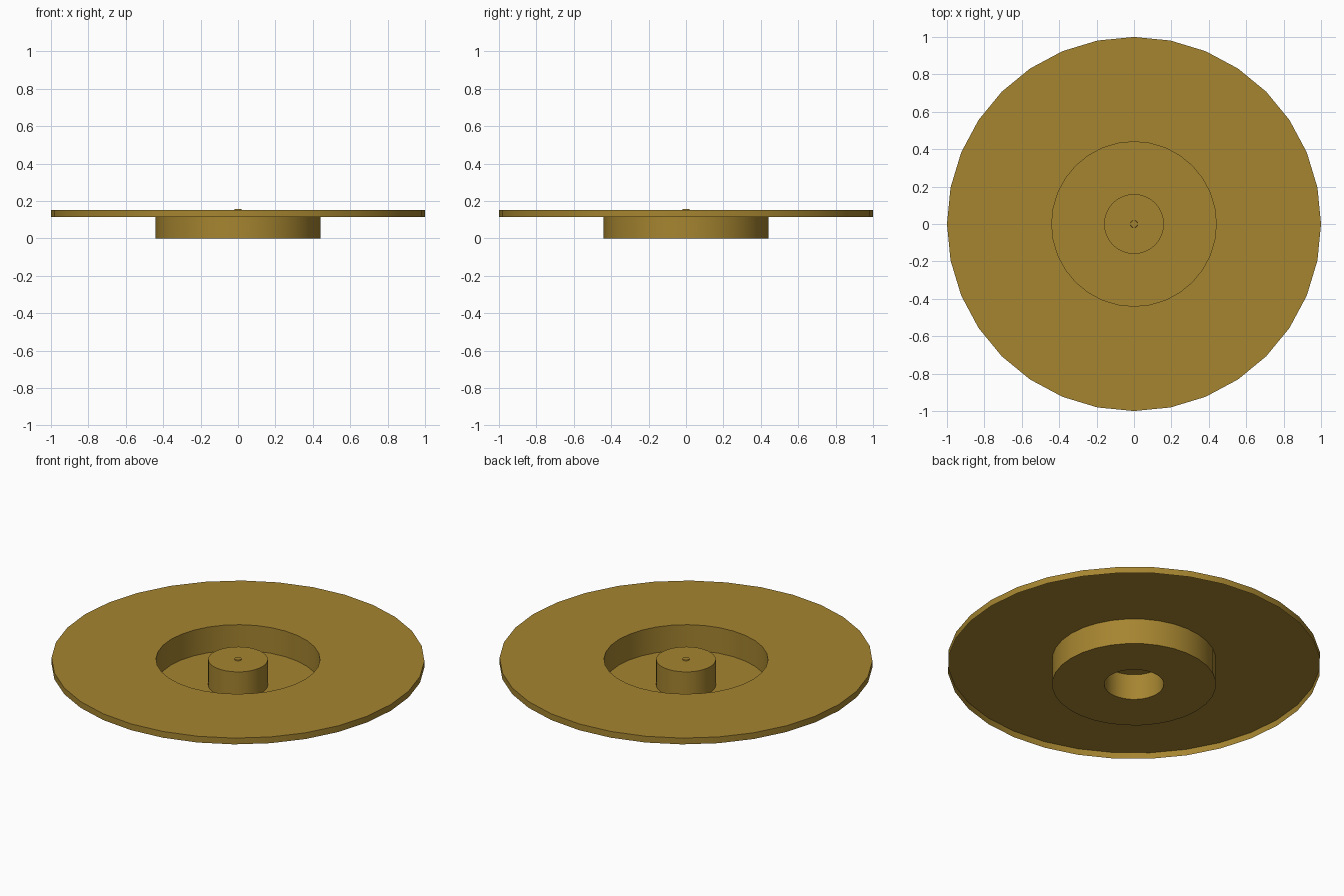
import bpy
import bmesh
import math

if "Cube" in bpy.data.objects:
    bpy.data.objects.remove(bpy.data.objects["Cube"])

SIDES = 32
Z_TOP = 0.152

brass = bpy.data.materials.new("brass")
brass.diffuse_color = (0.38, 0.235, 0.03, 1)
brass.use_nodes = True
brass.node_tree.nodes["Principled BSDF"].inputs["Base Color"].default_value = brass.diffuse_color


def lathe(name, profile):
    """Spin (radius, z) points about z; listing them outside-in gives upward normals."""
    bm = bmesh.new()
    rings = []
    for r, z in profile:
        if r == 0:
            rings.append([bm.verts.new((0, 0, z))] * SIDES)
        else:
            rings.append([bm.verts.new((r * math.cos(math.tau * i / SIDES),
                                        r * math.sin(math.tau * i / SIDES), z))
                          for i in range(SIDES)])
    for a, b in zip(rings, rings[1:]):
        for i in range(SIDES):
            j = (i + 1) % SIDES
            corners = [a[i], a[j], b[j], b[i]]
            bm.faces.new(list(dict.fromkeys(corners)))
    mesh = bpy.data.meshes.new(name)
    bm.to_mesh(mesh)
    bm.free()
    mesh.materials.append(brass)
    obj = bpy.data.objects.new(name, mesh)
    bpy.context.collection.objects.link(obj)
    bpy.ops.object.select_all(action='DESELECT')
    obj.select_set(True)
    bpy.context.view_layer.objects.active = obj
    bpy.ops.object.shade_smooth_by_angle(angle=math.radians(30))
    return obj


# Wide thin-sheet plate with a downturned lip
lathe("rim_plate", [(1.0, 0.115), (1.0, Z_TOP), (0.44, Z_TOP)])

# Sunken ring-shaped dish
lathe("sunken_dish", [(0.44, Z_TOP), (0.44, 0), (0.16, 0)])

# Hub, hollow from below
lathe("centre_hub", [(0.16, 0), (0.16, Z_TOP), (0.02, Z_TOP)])

# Tiny raised nub in the middle of the hub
lathe("centre_nub", [(0.02, Z_TOP), (0.018, 0.157), (0, 0.157)])
